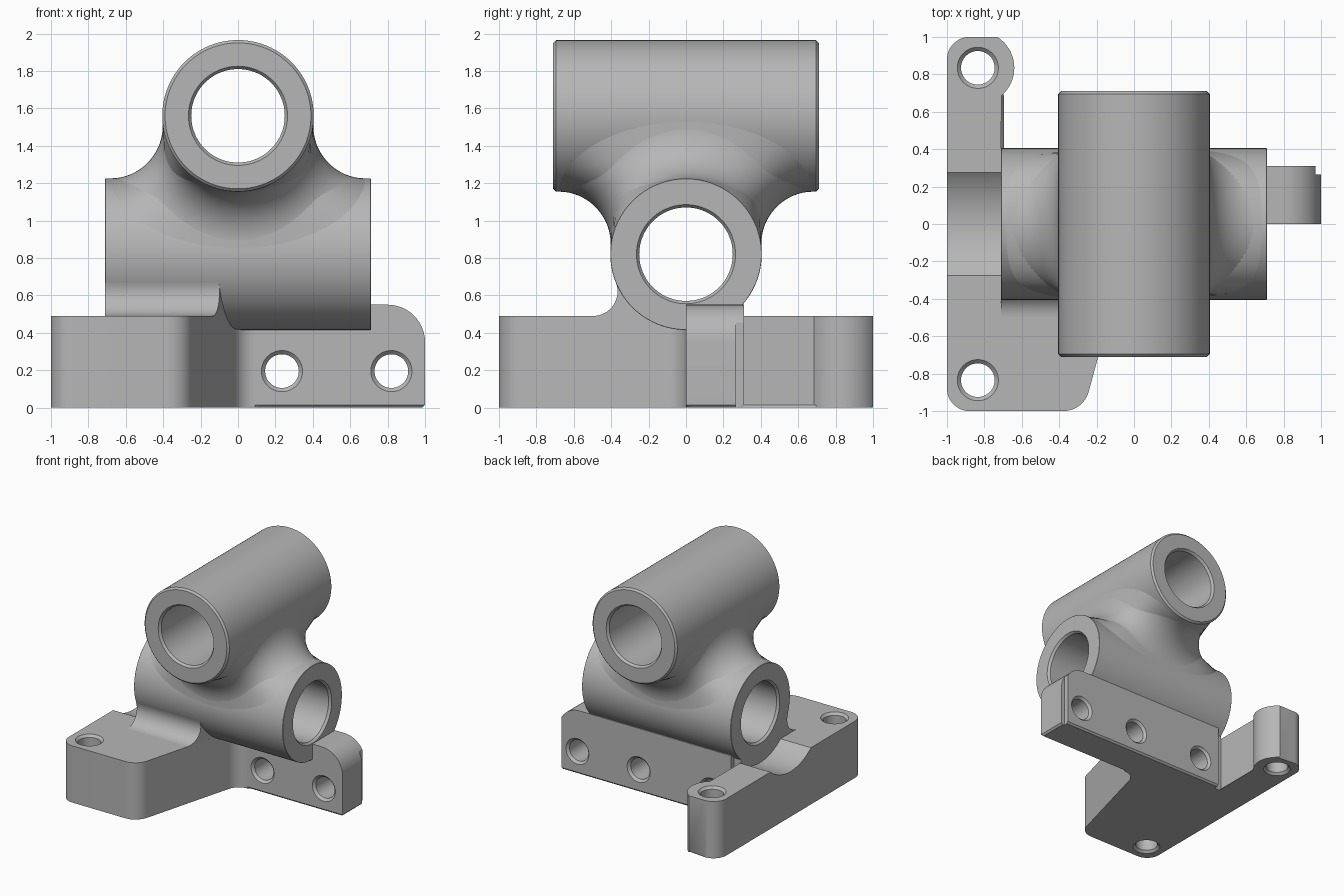
import bpy, bmesh, math
from mathutils import Vector

if "Cube" in bpy.data.objects:
    bpy.data.objects.remove(bpy.data.objects["Cube"], do_unlink=True)

grey = bpy.data.materials.new("cast grey")
grey.use_nodes = True
grey.diffuse_color = (0.47, 0.47, 0.47, 1)
grey.node_tree.nodes["Principled BSDF"].inputs["Base Color"].default_value = grey.diffuse_color

TUBE_R, BORE_R, HALF = 0.405, 0.25, 0.71
UPPER_Z, LOWER_Z = 1.56, 0.82
BLOCK_TOP, PLATE_TOP, PLATE_BACK = 0.49, 0.55, 0.31


def finish(name, bm):
    bmesh.ops.recalc_face_normals(bm, faces=bm.faces)
    mesh = bpy.data.meshes.new(name)
    bm.to_mesh(mesh)
    bm.free()
    mesh.materials.append(grey)
    ob = bpy.data.objects.new(name, mesh)
    bpy.context.collection.objects.link(ob)
    return ob


def grid(name, rows, wrap_rows=False, wrap_cols=True, cap=False):
    """Quad surface through rows of points."""
    bm = bmesh.new()
    vs = [[bm.verts.new(p) for p in row] for row in rows]
    n, m = len(vs), len(vs[0])
    for i in range(n if wrap_rows else n - 1):
        for j in range(m if wrap_cols else m - 1):
            a, b, k = vs[i], vs[(i + 1) % n], (j + 1) % m
            bm.faces.new((a[j], a[k], b[k], b[j]))
    if cap:
        bm.faces.new(vs[0])
        bm.faces.new(vs[-1])
    return finish(name, bm)


def lathe(name, profile, axis, centre, closed=False, steps=96):
    """Turn (radius, distance) pairs around an axis through the centre."""
    ax = Vector([axis == c for c in "xyz"])
    u = Vector((ax.y, ax.z, ax.x))
    v = ax.cross(u)
    rows = []
    for r, d in profile:
        row = []
        for i in range(steps):
            t = math.tau * i / steps
            row.append(Vector(centre) + ax * d + (u * math.cos(t) + v * math.sin(t)) * r)
        rows.append(row)
    return grid(name, rows, wrap_rows=closed, cap=not closed)


def tube(name, axis, z, chamfer):
    half = [(BORE_R, HALF - 0.02), (BORE_R + 0.015, HALF),
            (TUBE_R - chamfer, HALF), (TUBE_R, HALF - chamfer)]
    mirrored = [(r, -d) for r, d in reversed(half)]
    return lathe(name, half + mirrored, axis, (0, 0, z), closed=True)


def rounded(corners, steps=12):
    """Outline with each (x, y, radius) corner replaced by an arc."""
    out = []
    for i, (x, y, r) in enumerate(corners):
        p = Vector((x, y))
        if r == 0:
            out.append(p)
            continue
        a = (Vector(corners[i - 1][:2]) - p).normalized()
        b = (Vector(corners[(i + 1) % len(corners)][:2]) - p).normalized()
        half = a.angle(b) / 2
        centre = p + (a + b).normalized() * r / math.sin(half)
        start = p + a * r / math.tan(half) - centre
        end = p + b * r / math.tan(half) - centre
        sweep = start.angle(end)
        for k in range(steps + 1):
            t = k / steps
            out.append(centre + (start * math.sin((1 - t) * sweep)
                                 + end * math.sin(t * sweep)) / math.sin(sweep))
    return out


def prism(name, lower, upper):
    """Solid between two outlines, with its bottom rim chamfered."""
    bm = bmesh.new()
    a = [bm.verts.new(p) for p in lower]
    b = [bm.verts.new(p) for p in upper]
    bm.faces.new(a)
    bm.faces.new(b)
    for i in range(len(a)):
        bm.faces.new((a[i - 1], a[i], b[i], b[i - 1]))
    rim = [e for e in bm.edges if all(abs(v.co.z) < 1e-6 for v in e.verts)]
    if rim:
        bmesh.ops.bevel(bm, geom=rim, offset=0.015, segments=1, affect="EDGES")
    return finish(name, bm)


def box(name, low, high):
    x0, y0, z0 = low
    x1, y1, z1 = high
    ring = [(x0, y0), (x1, y0), (x1, y1), (x0, y1)]
    return prism(name, [(x, y, z0) for x, y in ring], [(x, y, z1) for x, y in ring])


def hole(name, axis, centre, start, end):
    """Bolt hole cutter, flared where it meets both faces."""
    r, f = 0.09, 0.02
    return lathe(name, [(r + 2 * f, start - f), (r, start + f), (r, end - f),
                        (r + 2 * f, end + f)], axis, centre, steps=48)


def cut(ob, cutters):
    bpy.context.view_layer.objects.active = ob
    for c in cutters:
        mod = ob.modifiers.new(c.name, "BOOLEAN")
        mod.operation, mod.solver, mod.object = "DIFFERENCE", "EXACT", c
        bpy.ops.object.modifier_apply(modifier=mod.name)


# Crossed tubes
parts = [tube("upper_tube", "y", UPPER_Z, 0.015), tube("lower_tube", "x", LOWER_Z, 0.002)]

# Rolling-ball fillet where the tubes cross
ball = 0.28
reach = TUBE_R + ball
middle, swing = (UPPER_Z + LOWER_Z) / 2, reach - (UPPER_Z - LOWER_Z) / 2
rows = []
for i in range(128):
    t = math.tau * i / 128
    z = middle + swing * math.cos(2 * t)
    c = Vector((math.cos(t) * math.sqrt(2 * swing * (UPPER_Z + reach - z)),
                math.sin(t) * math.sqrt(2 * swing * (z - LOWER_Z + reach)), z))
    to_low = (Vector((c.x, 0, LOWER_Z)) - c).normalized()
    to_up = (Vector((0, c.y, UPPER_Z)) - c).normalized()
    arc = [c + to_low.slerp(to_up, k / 16) * ball for k in range(17)]
    rows.append(arc + [c + (to_low + to_up) * ball])
parts.append(grid("tube_fillet", rows, wrap_rows=True))

# Base block with side wall and rounded bolt boss
bolt = 0.835
boss = []
for k in range(25):
    a = math.radians(-50 + k * 108 / 24)
    boss.append((-bolt + 0.195 * math.cos(a), bolt + 0.195 * math.sin(a), 0))
boss[-1] = (-0.73, 1, 0)
outline = rounded([(-1, -1, 0.12), (-0.27, -1, 0.14), (0, 0, 0.12), (0.12, 0, 0),
                   (0.12, 0.2, 0), (-HALF, 0.2, 0)] + boss + [(-1, 1, 0.12)])
block = prism("base_block", [(p.x, p.y, 0) for p in outline],
              [(p.x, p.y, BLOCK_TOP) for p in outline])

# Upright mounting plate
side = rounded([(-HALF, 0, 0), (1, 0, 0), (1, PLATE_TOP, 0.2), (-HALF, PLATE_TOP, 0)])
plate = prism("mounting_plate", [(p.x, 0, p.y) for p in side],
              [(p.x, PLATE_BACK, p.y) for p in side])

# Fillet from the block top up to the lower tube
g = 0.13
cz = BLOCK_TOP + g
cy = -math.sqrt((TUBE_R + g) ** 2 - (cz - LOWER_Z) ** 2)
lean = math.atan2(LOWER_Z - cz, -cy)
section = [(cy + g * math.cos(a), cz + g * math.sin(a))
           for a in [-math.pi / 2 + (lean + math.pi / 2) * k / 16 for k in range(17)]]
section += [(-0.3, 0.6), (-0.2, 0.46), (cy, 0.46)]
parts.append(grid("block_fillet", [[(-HALF, y, z) for y, z in section],
                                   [(-0.1 + 0.27 * (y + 0.37), y, z) for y, z in section]],
                  cap=True))

# Cutters: clearance trough, bolt holes and the steps beside the rear pad
trough = lathe("trough_cutter", [(0.43, -1.1), (0.43, -HALF)], "x", (0, 0, LOWER_Z))
upright = [hole("base_hole_cutter", "z", (-bolt, s * bolt, 0), 0, BLOCK_TOP) for s in (-1, 1)]
through = [hole("plate_hole_cutter", "y", (x, 0, 0.195), 0, PLATE_BACK) for x in (0.235, 0.82)]
blind = hole("blind_hole_cutter", "y", (-0.455, 0, 0.195), -0.25, PLATE_BACK)
steps = [box("step_cutter", (x0, 0.265, -0.1), (x1, 0.5, 0.7))
         for x0, x1 in ((0.97, 1.1), (-0.8, -0.645))]
cut(block, [trough, blind] + upright)
cut(plate, [blind] + through + steps)
for c in [trough, blind] + upright + through + steps:
    bpy.data.objects.remove(c, do_unlink=True)

# Smooth curved faces, keep edges crisp
bpy.ops.object.select_all(action="DESELECT")
for ob in parts + [block, plate]:
    ob.select_set(True)
bpy.context.view_layer.objects.active = block
bpy.ops.object.shade_smooth_by_angle(angle=math.radians(30))
